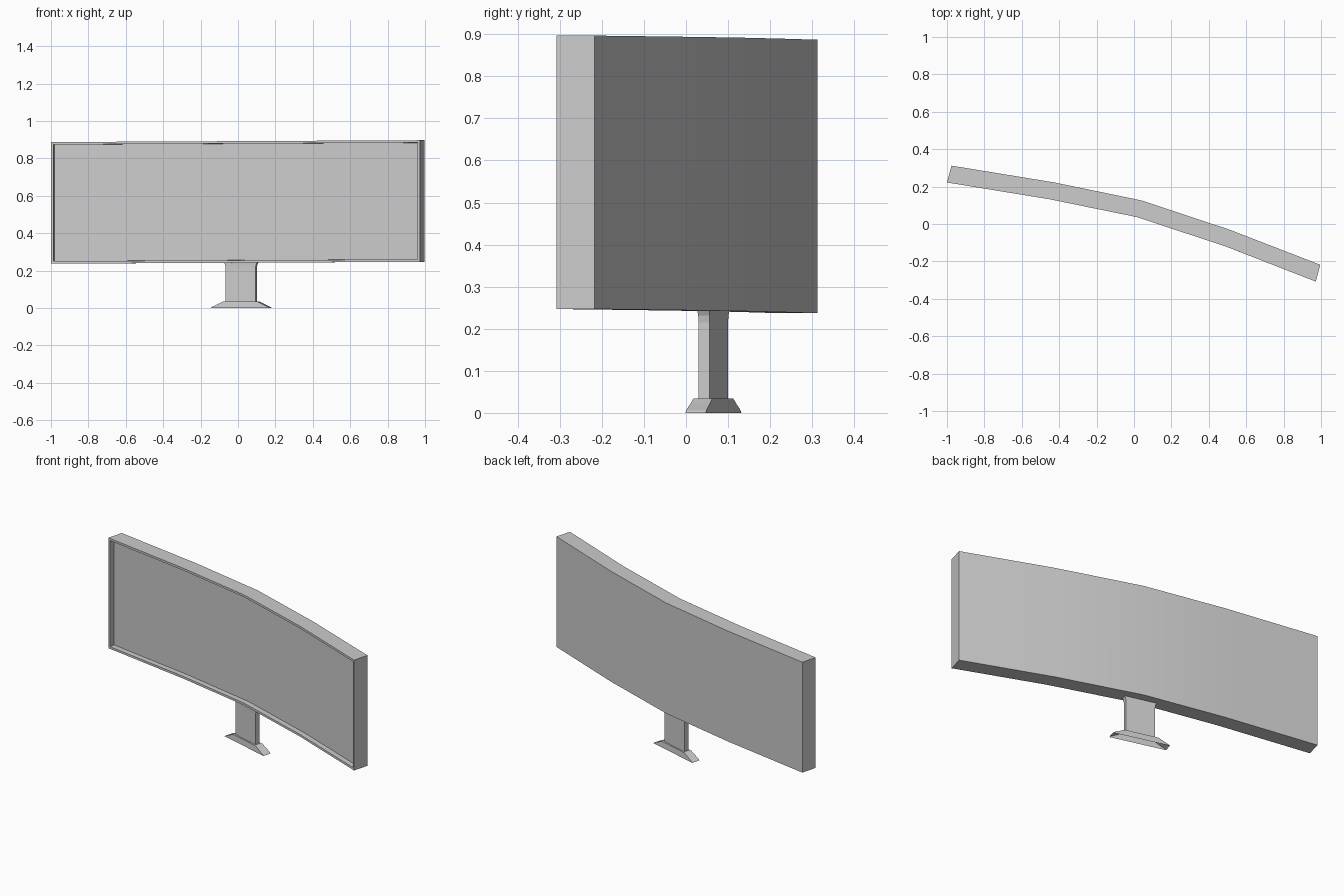
import bpy, bmesh, math
from mathutils import Matrix

if "Cube" in bpy.data.objects:
    bpy.data.objects.remove(bpy.data.objects["Cube"])

YAW = math.radians(-15.2)
STAND = Matrix.Translation((0.017, 0.065, 0)) @ Matrix.Rotation(YAW, 4, 'Z')


def finish(name, bm, smooth=False):
    me = bpy.data.meshes.new(name)
    bm.to_mesh(me)
    bm.free()
    ob = bpy.data.objects.new(name, me)
    bpy.context.collection.objects.link(ob)
    if smooth:
        bpy.context.view_layer.objects.active = ob
        ob.select_set(True)
        bpy.ops.object.shade_smooth_by_angle(angle=math.radians(30))
        ob.select_set(False)
    return ob


def loft(bm, rings):
    """Closed skin through equal-sized rings, with both ends capped."""
    vs = [[bm.verts.new(p) for p in r] for r in rings]
    n = len(vs[0])
    sides = [[bm.faces.new((a[i], a[(i + 1) % n], b[(i + 1) % n], b[i]))
              for i in range(n)] for a, b in zip(vs, vs[1:])]
    caps = [bm.faces.new(vs[0][::-1]), bm.faces.new(vs[-1])]
    bmesh.ops.recalc_face_normals(bm, faces=bm.faces[:])
    return sides, caps


# Curved screen: rectangular sections swept along the arc, slightly rolled
front = [(-1.0, 0.222), (-0.45, 0.132), (0.015, 0.037), (0.49, -0.12), (0.972, -0.308)]
back = [(-0.976, 0.312), (-0.425, 0.222), (0.04, 0.126), (0.51, -0.03), (0.996, -0.218)]
rings = []
for (fx, fy), (bx, by) in zip(front, back):
    lo, hi = 0.242 + 0.005 * fx, 0.892 + 0.005 * fx
    rings.append([(fx, fy, lo), (fx, fy, hi), (bx, by, hi), (bx, by, lo)])
bm = bmesh.new()
sides, _ = loft(bm, rings)
# Bezel and recessed display
display = [s[0] for s in sides]
bmesh.ops.inset_region(bm, faces=display, thickness=0.013, use_even_offset=True)
bmesh.ops.inset_region(bm, faces=display, thickness=0.0005, depth=-0.03, use_even_offset=True)
finish("curved_screen", bm, True)


def stand_part(name, sections, open_bottom=False):
    """Stack of rectangles (z, half width, half depth) turned with the screen."""
    bm = bmesh.new()
    _, caps = loft(bm, [[(-w, -d, z), (w, -d, z), (w, d, z), (-w, d, z)]
                        for z, w, d in sections])
    if open_bottom:
        bmesh.ops.delete(bm, geom=[caps[0]], context='FACES')
    bm.transform(STAND)
    finish(name, bm)


# Neck with a flared top
stand_part("stand_neck", [(0.033, 0.083, 0.0135), (0.215, 0.083, 0.0135),
                          (0.232, 0.086, 0.014), (0.246, 0.093, 0.015)])
# Hollow sloping foot
stand_part("stand_foot", [(0.0, 0.162, 0.025), (0.006, 0.155, 0.025),
                          (0.022, 0.120, 0.024), (0.034, 0.096, 0.023)], True)
